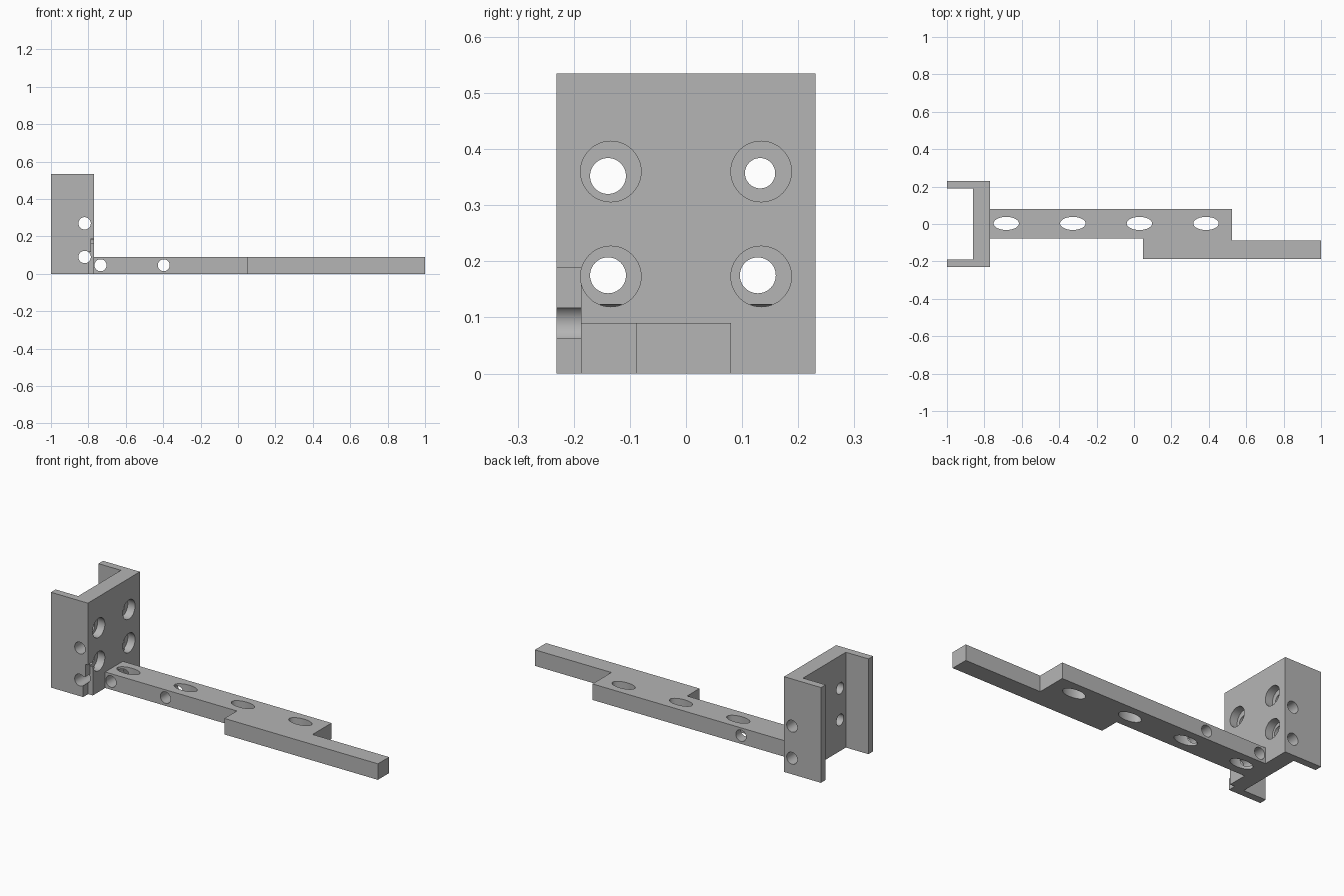
import bpy, bmesh, math
from mathutils import Vector

cube = bpy.data.objects.get("Cube")
if cube:
    bpy.data.objects.remove(cube, do_unlink=True)

GREY = (0.46, 0.46, 0.46, 1)
mat = bpy.data.materials.new("plain grey")
mat.use_nodes = True
mat.diffuse_color = GREY
mat.node_tree.nodes["Principled BSDF"].inputs["Base Color"].default_value = GREY


def prism(name, outline, height):
    """Extrude a plan outline upward from the ground."""
    bm = bmesh.new()
    face = bm.faces.new([bm.verts.new((x, y, 0)) for x, y in outline])
    ext = bmesh.ops.extrude_face_region(bm, geom=[face])
    verts = [v for v in ext["geom"] if isinstance(v, bmesh.types.BMVert)]
    bmesh.ops.translate(bm, verts=verts, vec=(0, 0, height))
    bmesh.ops.recalc_face_normals(bm, faces=bm.faces)
    mesh = bpy.data.meshes.new(name)
    bm.to_mesh(mesh)
    bm.free()
    obj = bpy.data.objects.new(name, mesh)
    bpy.context.collection.objects.link(obj)
    mesh.materials.append(mat)
    return obj


def cut(target, cutter):
    """Subtract the cutter, then discard it."""
    cutter.hide_render = True
    mod = target.modifiers.new("cut", "BOOLEAN")
    mod.operation = "DIFFERENCE"
    mod.solver = "EXACT"
    mod.object = cutter
    bpy.context.view_layer.objects.active = target
    bpy.ops.object.modifier_apply(modifier=mod.name)
    bpy.data.objects.remove(cutter, do_unlink=True)


def drill(target, centre, radius, length, axis, stretch=1):
    turn = {"x": (0, math.pi / 2, 0), "y": (math.pi / 2, 0, 0), "z": (0, 0, 0)}[axis]
    bpy.ops.mesh.primitive_cylinder_add(vertices=48, radius=radius, depth=length,
                                        location=centre, rotation=turn)
    tool = bpy.context.object
    tool.name = "drill_cutter"
    tool.scale.x = stretch
    bpy.context.view_layer.update()
    cut(target, tool)


def notch(target, low, high):
    low, high = Vector(low), Vector(high)
    bpy.ops.mesh.primitive_cube_add(size=1, location=(low + high) / 2)
    tool = bpy.context.object
    tool.name = "notch_cutter"
    tool.scale = high - low
    bpy.context.view_layer.update()
    cut(target, tool)


# Upright U-shaped bracket, open toward the right
BACK, WEB, FACE, HALF, INNER = -1, -0.86, -0.771, 0.231, 0.19
bracket = prism("bracket", [
    (BACK, -HALF), (FACE, -HALF), (FACE, HALF), (BACK, HALF),
    (BACK, INNER), (WEB, INNER), (WEB, -INNER), (BACK, -INNER)], 0.535)

# Cross bores through the whole width of the bracket
for z in (0.09, 0.27):
    drill(bracket, (-0.82, 0, z), 0.033, 0.6, "y")

# Counterbored mounting holes
for y, z, radius in ((-0.139, 0.352, 0.032), (0.132, 0.357, 0.027),
                     (-0.139, 0.175, 0.032), (0.128, 0.175, 0.032)):
    drill(bracket, (-0.82, y, z), radius, 0.2, "x")
    drill(bracket, (FACE, math.copysign(0.134, y), 0.36 if z > 0.3 else 0.173),
          0.054, 0.09, "x")

# Stepped notch at the lower front corner
notch(bracket, (-0.80, -0.3, -0.1), (-0.7, -0.187, 0.117))
notch(bracket, (-0.787, -0.3, 0.1), (-0.7, -0.187, 0.188))

# Long offset arm
arm = prism("arm", [
    (FACE, -0.077), (0.047, -0.077), (0.047, -0.187), (1, -0.187),
    (1, -0.088), (0.525, -0.088), (0.525, 0.08), (FACE, 0.08)], 0.09)

# Oval vertical holes and round side holes in the arm
for i in range(4):
    drill(arm, (-0.683 + 0.356 * i, 0.003, 0.045), 0.035, 0.3, "z", 1.94)
for x in (-0.735, -0.397):
    drill(arm, (x, 0, 0.046), 0.032, 0.5, "y")

# Smooth bores with crisp edges
for obj in (bracket, arm):
    bpy.ops.object.select_all(action="DESELECT")
    obj.select_set(True)
    bpy.context.view_layer.objects.active = obj
    bpy.ops.object.shade_smooth_by_angle(angle=math.radians(30))
